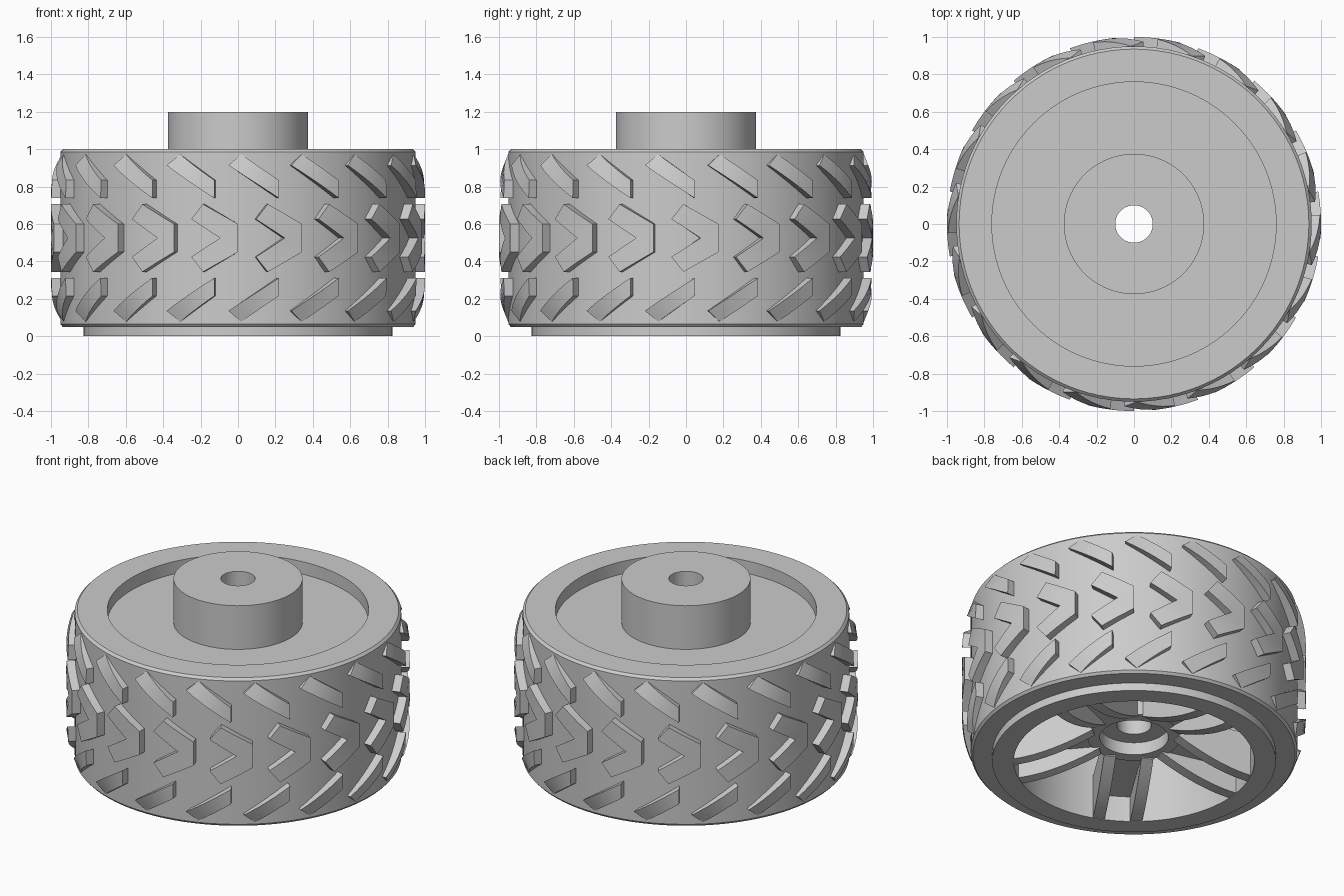
import bpy, bmesh, math

cube = bpy.data.objects.get("Cube")
if cube:
    bpy.data.objects.remove(cube, do_unlink=True)

grey = bpy.data.materials.new("plain_grey")
grey.use_nodes = True
grey.diffuse_color = (0.6, 0.6, 0.6, 1)
grey.node_tree.nodes["Principled BSDF"].inputs["Base Color"].default_value = (0.6, 0.6, 0.6, 1)

MID = 0.525      # height of the tread centre line
TREADS = 18
SPOKES = 5
SPOKE_START = math.radians(-50)


def finish(name, bm):
    """Turn a bmesh into a named object, smooth with sharp edges kept."""
    bmesh.ops.remove_doubles(bm, verts=bm.verts[:], dist=1e-5)
    bmesh.ops.recalc_face_normals(bm, faces=bm.faces[:])
    mesh = bpy.data.meshes.new(name)
    bm.to_mesh(mesh)
    bm.free()
    mesh.materials.append(grey)
    mesh.polygons.foreach_set("use_smooth", [True] * len(mesh.polygons))
    mesh.set_sharp_from_angle(angle=math.radians(30))
    obj = bpy.data.objects.new(name, mesh)
    bpy.context.scene.collection.objects.link(obj)
    return obj


def lathe(name, profile, steps=96):
    """Spin a closed (radius, height) profile around the axle."""
    bm = bmesh.new()
    rings = []
    for i in range(steps):
        a = math.tau * i / steps
        rings.append([bm.verts.new((r * math.cos(a), r * math.sin(a), z)) for r, z in profile])
    n = len(profile)
    for i in range(steps):
        p, q = rings[i], rings[(i + 1) % steps]
        for j in range(n):
            k = (j + 1) % n
            bm.faces.new((p[j], q[j], q[k], p[k]))
    return finish(name, bm)


def sweep(bm, sections):
    """Join a row of four-cornered sections into a capped bar."""
    rows = [[bm.verts.new(c) for c in s] for s in sections]
    for p, q in zip(rows, rows[1:]):
        for j in range(4):
            k = (j + 1) % 4
            bm.faces.new((p[j], q[j], q[k], p[k]))
    bm.faces.new(rows[0])
    bm.faces.new(rows[-1])


def polar(r, a, z):
    return (r * math.cos(a), r * math.sin(a), z)


def tread_radius(z):
    """Outer tread surface: flat in the middle, rounded at the shoulders."""
    d = max(0, abs(z - MID) - 0.25)
    return 1 - 0.05 * (d / 0.2) ** 2


def blend(start, end, steps=6):
    """Edge pairs ((angle, z), (angle, z)) from one edge to another."""
    return [tuple(tuple(a + (b - a) * i / steps for a, b in zip(p, q))
                  for p, q in zip(start, end)) for i in range(steps + 1)]


def flip(edge):
    return tuple((a, 2 * MID - z) for a, z in edge)


def treads(name, edges):
    """Repeat a raised block, given as a strip of edges, around the tyre."""
    bm = bmesh.new()
    for n in range(TREADS):
        turn = -90 + 360 * n / TREADS
        sections = []
        for (a, za), (b, zb) in edges:
            a, b = math.radians(a + turn), math.radians(b + turn)
            sections.append((polar(0.935, a, za), polar(tread_radius(za), a, za),
                             polar(tread_radius(zb), b, zb), polar(0.935, b, zb)))
        sweep(bm, sections)
    return finish(name, bm)


# Tyre carcass
lathe("tyre", [(0.76, 1.0), (0.935, 1.0), (0.95, 0.985), (0.95, 0.065),
               (0.937, 0.05), (0.76, 0.05)])

# Rim barrel, closed disc, axle boss and bore in one turned part
lathe("rim", [(0.825, 0.06), (0.825, 0), (0.70, 0), (0.70, 0.84), (0.27, 0.84),
              (0.27, 0.16), (0.20, 0.16), (0.20, 0.24), (0.10, 0.24), (0.10, 1.2),
              (0.375, 1.2), (0.375, 0.92), (0.77, 0.92), (0.77, 0.06)])

# Central chevrons
arm = blend(((-10.8, 0.706), (-14.5, 0.626)), ((0, 0.60), (-5.5, MID)))
treads("chevron_treads", arm + [((0, MID), (-5.5, MID))] + [flip(e) for e in reversed(arm)])

# Slanted shoulder blocks
slant = blend(((1, 0.973), (-3, 0.914)), ((12.7, 0.834), (12.7, 0.738)))
treads("upper_shoulder_treads", slant)
treads("lower_shoulder_treads", [flip(e) for e in slant])

# Paired curved spokes, each pair joined by a flat web
spokes, webs = bmesh.new(), bmesh.new()
for n in range(SPOKES):
    turn = SPOKE_START + math.tau * n / SPOKES
    c, s = math.cos(turn), math.sin(turn)

    def place(x, y, z):
        return (x * c - y * s, x * s + y * c, z)

    for side in (-1, 1):
        sections = []
        for i in range(11):
            t = i / 10
            x = 0.22 + 0.485 * t
            z = 0.003 + 0.15 * (1 - t) ** 1.7
            inner, outer = side * 0.075, side * 0.145
            sections.append((place(x, inner, z), place(x, outer, z),
                             place(x, outer, 0.28), place(x, inner, 0.28)))
        sweep(spokes, sections)
    sweep(webs, [[place(x, y, z) for y, z in ((-0.1, 0.165), (0.1, 0.165), (0.1, 0.27), (-0.1, 0.27))]
                 for x in (0.235, 0.71)])
finish("spokes", spokes)
finish("spoke_webs", webs)
